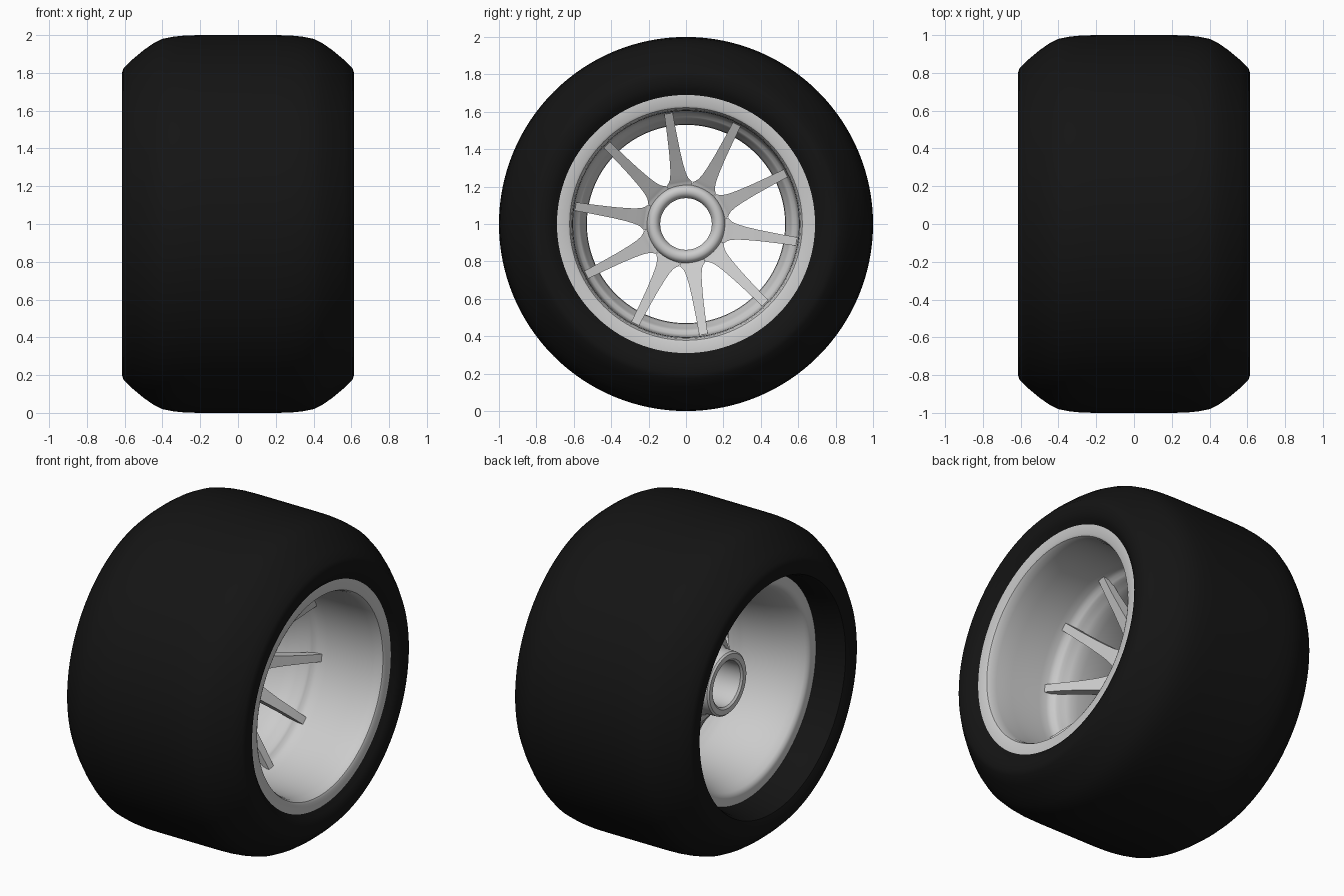
import bpy, bmesh
from math import sin, cos, pi, radians

SEG = 128
CZ = 1.0  # axle height


def finish(name, bm, angle, mat=None):
    bmesh.ops.recalc_face_normals(bm, faces=bm.faces)
    me = bpy.data.meshes.new(name)
    bm.to_mesh(me)
    bm.free()
    ob = bpy.data.objects.new(name, me)
    bpy.context.collection.objects.link(ob)
    ob.location.z = CZ
    if mat:
        me.materials.append(mat)
    bpy.ops.object.select_all(action='DESELECT')
    ob.select_set(True)
    bpy.context.view_layer.objects.active = ob
    bpy.ops.object.shade_smooth_by_angle(angle=radians(angle))
    return ob


def lathe(name, profile, angle=35, mat=None):
    """Revolve a closed (x, radius) profile around the x axis."""
    bm = bmesh.new()
    rings = []
    for i in range(SEG):
        a = 2 * pi * i / SEG
        rings.append([bm.verts.new((x, r * cos(a), r * sin(a))) for x, r in profile])
    n = len(profile)
    for i in range(SEG):
        p, q = rings[i], rings[(i + 1) % SEG]
        for j in range(n):
            k = (j + 1) % n
            bm.faces.new((p[j], p[k], q[k], q[j]))
    return finish(name, bm, angle, mat)


rubber = bpy.data.materials.new("rubber")
rubber.diffuse_color = (0.007, 0.007, 0.007, 1)

# Tyre: rounded shoulders, outer bead nearly flush, inner bead set deeper
shoulder = [(0.615, 0.80), (0.605, 0.826), (0.56, 0.87), (0.50, 0.92), (0.45, 0.955),
            (0.40, 0.98), (0.34, 0.992), (0.28, 0.998), (0.20, 1.0)]
tyre = [(0.56, 0.66), (0.575, 0.69), (0.598, 0.715), (0.611, 0.75)]
tyre += shoulder + [(-x, r) for x, r in reversed(shoulder)]
tyre += [(-0.613, 0.76), (-0.60, 0.722), (-0.56, 0.706), (-0.50, 0.695), (-0.42, 0.685), (-0.40, 0.66)]
lathe("tyre", tyre, 40, rubber)

# Rim: lips, deep outer barrel, spoke seat step, tapered inner barrel
rim = [(0.55, 0.69), (0.575, 0.69), (0.575, 0.635), (0.568, 0.622), (0.55, 0.613), (0.51, 0.607),
       (0.40, 0.604), (0.20, 0.60), (0.15, 0.597), (0.125, 0.588), (0.112, 0.572), (0.10, 0.563),
       (0.08, 0.558), (0.05, 0.543), (0.02, 0.533), (-0.03, 0.53), (-0.12, 0.534),
       (-0.22, 0.548), (-0.30, 0.568), (-0.36, 0.59), (-0.40, 0.608), (-0.415, 0.622),
       (-0.42, 0.638), (-0.42, 0.687), (-0.39, 0.687), (-0.37, 0.64), (0.52, 0.64)]
lathe("rim", rim)

# Hub: rounded tube reaching inward
hub = [(-0.01, 0.15), (0.0, 0.165), (0.0, 0.185), (-0.01, 0.20), (-0.03, 0.209), (-0.17, 0.209),
       (-0.20, 0.195), (-0.28, 0.192), (-0.29, 0.182), (-0.29, 0.15), (-0.28, 0.138), (-0.03, 0.138)]
lathe("hub", hub)

# Spokes: ten tapered bars flaring into the hub; (radius, half width, front x, back x)
rows = [(0.20, 0.065, -0.03, -0.17), (0.218, 0.0685, -0.025, -0.16), (0.226, 0.060, -0.02, -0.155),
        (0.245, 0.049, -0.01, -0.14), (0.275, 0.041, 0.005, -0.115), (0.32, 0.035, 0.027, -0.08),
        (0.40, 0.029, 0.068, -0.015), (0.50, 0.025, 0.12, 0.055), (0.603, 0.023, 0.168, 0.12)]
bm = bmesh.new()
for s in range(10):
    a = radians(27 + 36 * s)
    c, d = cos(a), sin(a)
    sect = []
    for r, w, xf, xb in rows:
        sect.append([bm.verts.new((x, r * c - t * d, r * d + t * c))
                     for x, t in ((xf, -w), (xf, w), (xb, w), (xb, -w))])
    for p, q in zip(sect, sect[1:]):
        for j in range(4):
            k = (j + 1) % 4
            bm.faces.new((p[j], p[k], q[k], q[j]))
    bm.faces.new(sect[0])
    bm.faces.new(sect[-1])
finish("spokes", bm, 40)
